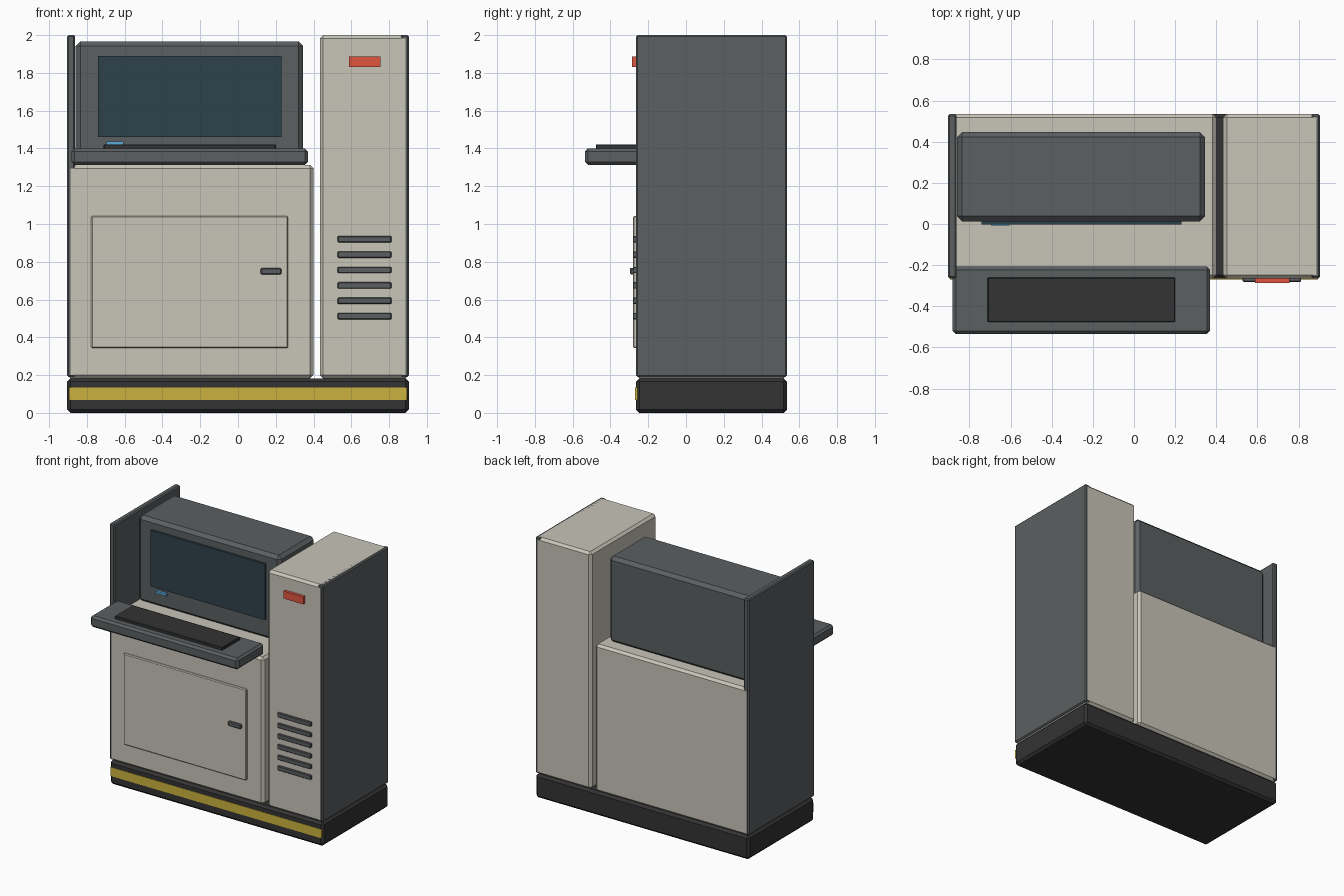
import bpy
import bmesh

if "Cube" in bpy.data.objects:
    bpy.data.objects.remove(bpy.data.objects["Cube"])


def material(name, r, g, b):
    m = bpy.data.materials.new(name)
    m.diffuse_color = (r, g, b, 1)
    m.use_nodes = True
    m.node_tree.nodes["Principled BSDF"].inputs["Base Color"].default_value = m.diffuse_color
    return m


BEIGE = material("beige", 0.58, 0.56, 0.48)
GREY = material("dark_grey", 0.105, 0.115, 0.12)
BLACK = material("black", 0.033, 0.033, 0.033)
GLASS = material("screen_glass", 0.028, 0.055, 0.07)
YELLOW = material("yellow", 0.6, 0.45, 0.05)
RED = material("red", 0.75, 0.09, 0.05)
BLUE = material("blue", 0.1, 0.4, 0.7)


def box(name, x, y, z, mat, bevel=0.0):
    """Chamfered box from (min, max) ranges on each axis."""
    bm = bmesh.new()
    bmesh.ops.create_cube(bm, size=1)
    for v in bm.verts:
        for i, (lo, hi) in enumerate((x, y, z)):
            v.co[i] = lo if v.co[i] < 0 else hi
    if bevel:
        bmesh.ops.bevel(bm, geom=bm.edges[:], offset=bevel, segments=1,
                        affect='EDGES', clamp_overlap=True)
    mesh = bpy.data.meshes.new(name)
    bm.to_mesh(mesh)
    bm.free()
    mesh.materials.append(mat)
    obj = bpy.data.objects.new(name, mesh)
    bpy.context.collection.objects.link(obj)
    return obj


FRONT, BACK = -0.265, 0.535

# Plinth with warning stripe
box("plinth", (-0.905, 0.905), (FRONT, BACK), (0, 0.183), BLACK, 0.018)
box("plinth_stripe", (-0.895, 0.895), (-0.269, -0.255), (0.067, 0.135), YELLOW)

# Low cabinet and tall tower
box("cabinet", (-0.904, 0.4), (FRONT, BACK), (0.183, 1.312), BEIGE, 0.018)
box("tower", (0.433, 0.904), (FRONT, BACK), (0.183, 2.0), BEIGE, 0.018)

# Outer side panels
for side, sx in (("left", -1), ("right", 1)):
    xs = sorted((sx * 0.862, sx * 0.905))
    box(side + "_side_panel", xs, (-0.264, 0.534), (0.19, 2.0), GREY, 0.008)

# Monitor hood, screen and status light
box("monitor_hood", (-0.86, 0.345), (0.013, 0.447), (1.308, 1.967), GREY, 0.025)
box("screen", (-0.74, 0.23), (-0.003, 0.03), (1.46, 1.89), GLASS)
box("status_light", (-0.695, -0.605), (-0.007, 0.03), (1.42, 1.438), BLUE)

# Keyboard shelf
box("keyboard_shelf", (-0.882, 0.37), (-0.535, -0.207), (1.313, 1.4), GREY, 0.016)
box("keyboard", (-0.712, 0.2), (-0.477, -0.26), (1.39, 1.422), BLACK, 0.004)

# Cabinet door and handle
box("door", (-0.777, 0.265), (-0.28, -0.25), (0.343, 1.042), BEIGE, 0.006)
box("door_handle", (0.12, 0.23), (-0.297, -0.27), (0.733, 0.768), GREY, 0.006)

# Tower vents and indicator lamp
for i in range(6):
    z = 0.512 + i * 0.0815
    box(f"vent_{i + 1}", (0.528, 0.812), (-0.281, -0.25), (z - 0.017, z + 0.017), GREY, 0.004)
box("indicator_lamp", (0.587, 0.755), (-0.287, -0.25), (1.83, 1.887), RED)
